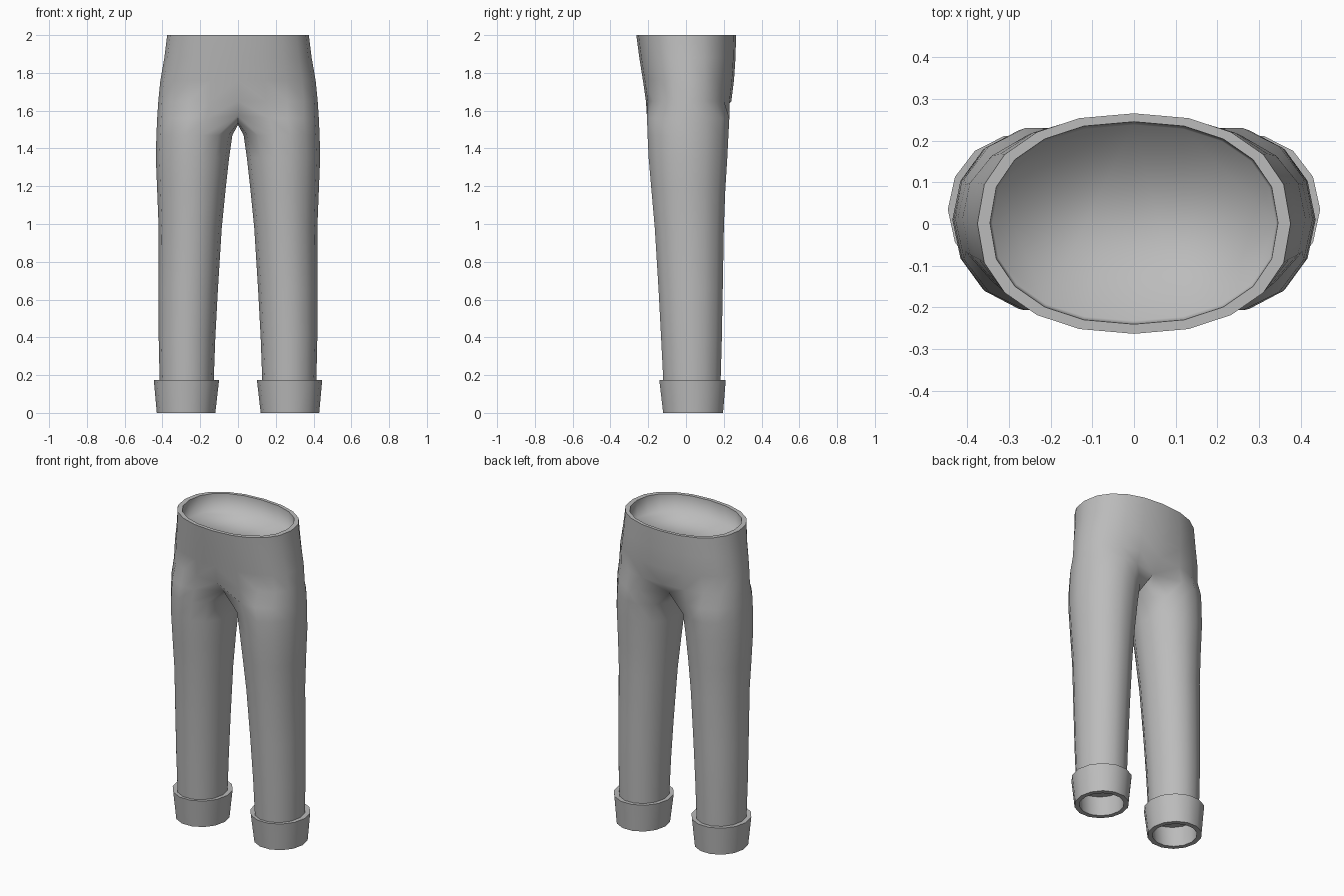
import bpy, bmesh, math

if "Cube" in bpy.data.objects:
    bpy.data.objects.remove(bpy.data.objects["Cube"])

SIDES = 14      # corners round one leg
HALF = 11       # corners from centre front to centre back above the crotch
CAP_Z = 1.89    # lining floor just under the waist

cloth = bpy.data.materials.new("grey cloth")
cloth.diffuse_color = (0.5, 0.5, 0.5, 1)
cloth.use_nodes = True
cloth.node_tree.nodes["Principled BSDF"].inputs["Base Color"].default_value = cloth.diffuse_color


def leg_ring(x0, x1, y0, y1, z):
    """Ellipse round one leg; corner 5 points outward, 0 and 10 lie inward."""
    pts = []
    for j in range(SIDES):
        a = (j - 5) * 2 * math.pi / SIDES
        pts.append(((x0 + x1) / 2 + (x1 - x0) / 2 * math.cos(a),
                    (y0 + y1) / 2 + (y1 - y0) / 2 * math.sin(a), z))
    return pts


def hip_ring(rx, y0, y1, z):
    """Half of a rounded oval, from centre front round the outside to centre back."""
    pts = []
    for j in range(HALF):
        a = -math.pi / 2 + j * math.pi / (HALF - 1)
        c, s = max(math.cos(a), 0), math.sin(a)
        x = 0 if j in (0, HALF - 1) else rx * c ** 0.9
        y = (y0 + y1) / 2 + (y1 - y0) / 2 * math.copysign(abs(s) ** 0.88, s)
        pts.append((x, y, z))
    return pts


def bridge(bm, a, b, closed=True):
    n = min(len(a), len(b))
    for i in range(n if closed else n - 1):
        k = (i + 1) % n
        bm.faces.new((a[i], a[k], b[k], b[i]))


def finish(name, bm, angle, soft_z=None):
    """Make the object, mirror it across x and shade it."""
    me = bpy.data.meshes.new(name)
    bm.to_mesh(me)
    bm.free()
    me.materials.append(cloth)
    ob = bpy.data.objects.new(name, me)
    bpy.context.collection.objects.link(ob)
    bpy.ops.object.select_all(action='DESELECT')
    ob.select_set(True)
    bpy.context.view_layer.objects.active = ob
    mod = ob.modifiers.new("mirror", 'MIRROR')
    mod.use_clip = True
    bpy.ops.object.modifier_apply(modifier=mod.name)
    bm = bmesh.new()
    bm.from_mesh(ob.data)
    bmesh.ops.recalc_face_normals(bm, faces=bm.faces)
    bm.to_mesh(ob.data)
    bm.free()
    bpy.ops.object.shade_smooth_by_angle(angle=math.radians(angle))
    # soft fold where the lining meets its floor
    if soft_z is not None:
        for e in ob.data.edges:
            if all(abs(ob.data.vertices[v].co.z - soft_z) < 1e-4 for v in e.vertices):
                e.use_edge_sharp = False
    return ob


# ---- trousers: lining, waist, hips, crotch and legs
bm = bmesh.new()
add = lambda pts: [bm.verts.new(p) for p in pts]

hips = [add(hip_ring(*r)) for r in (
    (0.340, -0.232, 0.238, CAP_Z),   # lining floor
    (0.345, -0.240, 0.245, 2.00),    # inner rim
    (0.375, -0.263, 0.265, 2.00),    # waist
    (0.390, -0.247, 0.262, 1.88),
    (0.411, -0.228, 0.254, 1.76),
    (0.422, -0.212, 0.240, 1.65),
)]
bm.faces.new(hips[0])
for a, b in zip(hips, hips[1:]):
    bridge(bm, a, b, closed=False)

# crotch ring: outer corners follow the leg, inner ones lie on the centre line
crotch = leg_ring(0.0, 0.428, -0.212, 0.235, 1.56)
for j, y, z in ((0, -0.150, 1.575), (13, -0.07, 1.535), (12, 0.01, 1.525),
                (11, 0.09, 1.535), (10, 0.175, 1.575)):
    crotch[j] = (0, y, z)
crotch = add(crotch)
bridge(bm, hips[-1], crotch[:HALF], closed=False)

prev = crotch
for r in ((0.030, 0.432, -0.209, 0.230, 1.47),
          (0.047, 0.435, -0.203, 0.224, 1.35),
          (0.066, 0.428, -0.188, 0.213, 1.18),
          (0.086, 0.420, -0.170, 0.205, 0.98),
          (0.106, 0.421, -0.150, 0.199, 0.66),
          (0.120, 0.420, -0.136, 0.194, 0.40),
          (0.130, 0.414, -0.122, 0.186, 0.13)):
    ring = add(leg_ring(*r))
    bridge(bm, prev, ring)
    prev = ring
bm.faces.new(prev)
finish("trousers", bm, 50, CAP_Z)

# ---- turned-up cuffs, flared towards the top
bm = bmesh.new()
rings = [add(leg_ring(*r)) for r in (
    (0.120, 0.430, -0.125, 0.200, 0.000),
    (0.100, 0.446, -0.146, 0.215, 0.175),
    (0.140, 0.404, -0.112, 0.176, 0.172),
    (0.148, 0.402, -0.095, 0.170, 0.000),
)]
for i in range(4):
    bridge(bm, rings[i], rings[(i + 1) % 4])
finish("cuffs", bm, 50)
